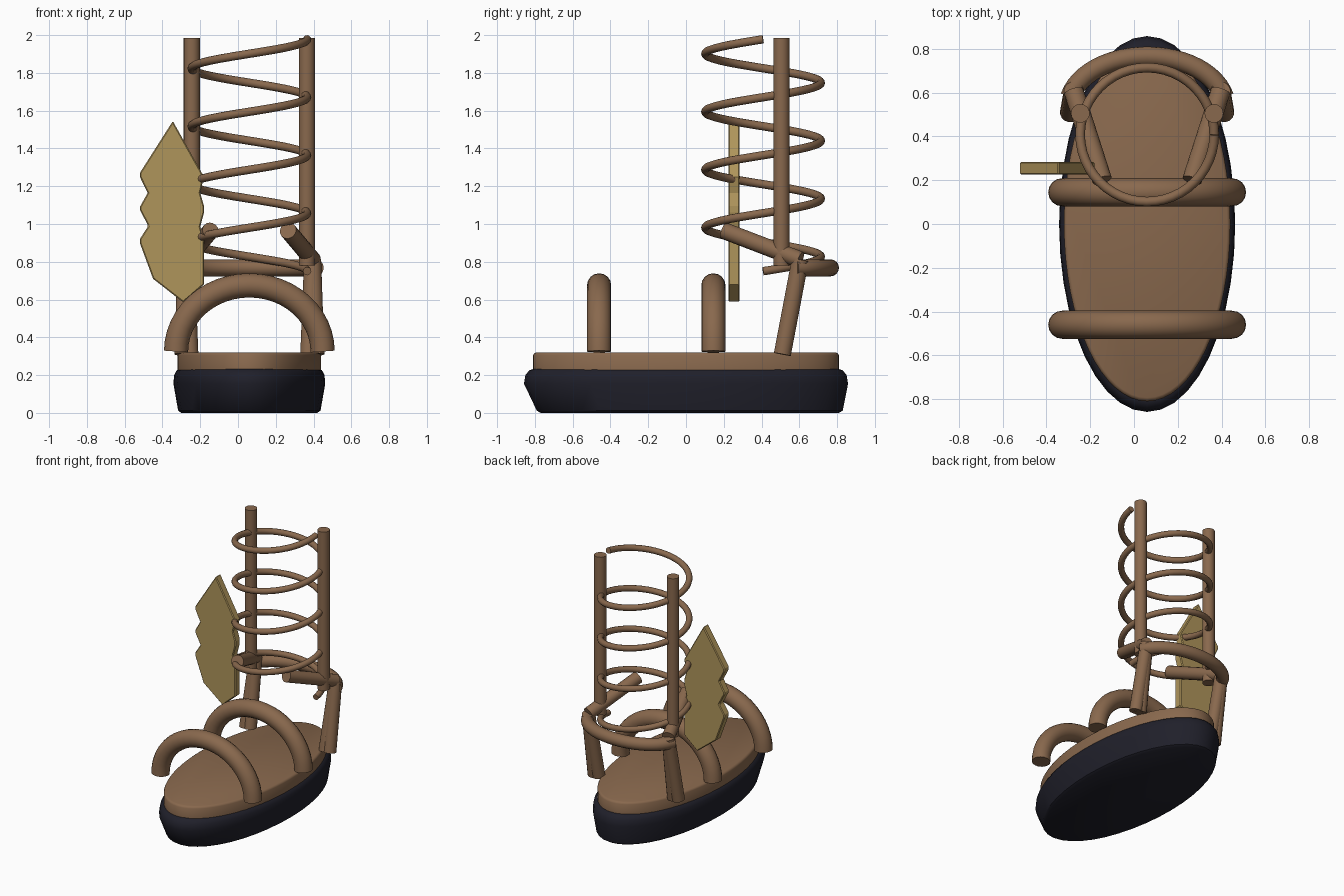
import bpy, bmesh, math
from mathutils import Vector

if "Cube" in bpy.data.objects:
    bpy.data.objects.remove(bpy.data.objects["Cube"])

CX = 0.06  # centre line of the shoe


def material(name, rgb):
    m = bpy.data.materials.new(name)
    m.diffuse_color = (*rgb, 1)
    m.use_nodes = True
    m.node_tree.nodes["Principled BSDF"].inputs["Base Color"].default_value = m.diffuse_color
    return m


LEATHER = material("brown_leather", (0.25, 0.14, 0.075))
RUBBER = material("dark_rubber", (0.014, 0.014, 0.023))
GOLD = material("dull_gold", (0.43, 0.30, 0.105))


def finish(name, bm, mat, smooth=True):
    bmesh.ops.recalc_face_normals(bm, faces=bm.faces)
    me = bpy.data.meshes.new(name)
    bm.to_mesh(me)
    bm.free()
    me.materials.append(mat)
    ob = bpy.data.objects.new(name, me)
    bpy.context.collection.objects.link(ob)
    if smooth:
        bpy.ops.object.select_all(action='DESELECT')
        ob.select_set(True)
        bpy.context.view_layer.objects.active = ob
        bpy.ops.object.shade_smooth_by_angle(angle=math.radians(40))
    return ob


def skin(bm, rings):
    """Join consecutive rings of points and cap both ends."""
    vs = [[bm.verts.new(p) for p in r] for r in rings]
    n = len(vs[0])
    for a, b in zip(vs, vs[1:]):
        for i in range(n):
            bm.faces.new((a[i], a[(i + 1) % n], b[(i + 1) % n], b[i]))
    bm.faces.new(vs[0])
    bm.faces.new(vs[-1])


def tube(name, path, radius, up=(0, 0, 1), sides=16):
    path = [Vector(p) for p in path]
    rings = []
    for i, p in enumerate(path):
        t = (path[min(i + 1, len(path) - 1)] - path[max(i - 1, 0)]).normalized()
        u = t.cross(Vector(up)).normalized()
        v = u.cross(t)
        rings.append([p + radius * (u * math.cos(a) + v * math.sin(a))
                      for a in (2 * math.pi * k / sides for k in range(sides))])
    bm = bmesh.new()
    skin(bm, rings)
    return finish(name, bm, LEATHER)


def slab(name, levels, mat, n):
    """Stack of ellipses: half width, half length, y offset, z."""
    bm = bmesh.new()
    skin(bm, [[(CX + w * math.cos(a), y + l * math.sin(a), z)
               for a in (2 * math.pi * k / n for k in range(n))]
              for w, l, y, z in levels])
    return finish(name, bm, mat)


# Sole and footbed
slab("sole", [(0.36, 0.79, 0.02, 0), (0.377, 0.81, 0.02, 0.012),
              (0.402, 0.858, 0, 0.155), (0.398, 0.85, 0, 0.2),
              (0.385, 0.83, 0, 0.225), (0.37, 0.81, 0, 0.232)], RUBBER, 40)
slab("footbed", [(0.38, 0.81, 0, 0.225), (0.38, 0.81, 0, 0.305),
                 (0.375, 0.803, 0, 0.315), (0.365, 0.793, 0, 0.32)], LEATHER, 64)

# Arched straps over the foot
for name, y in (("toe_strap", -0.46), ("instep_strap", 0.145)):
    tube(name, [(CX - 0.388 * math.cos(a), y, 0.325 + 0.35 * math.sin(a))
                for a in (math.pi * k / 24 for k in range(25))], 0.064, up=(0, 1, 0))

# Heel strap curving behind the ankle
tube("heel_strap", [(CX + 0.36 * math.cos(a), 0.53 + 0.235 * math.sin(a), 0.768)
                    for a in (math.radians(12 + 156 * k / 24) for k in range(25))], 0.045)

# Mirrored ankle parts: tall posts, slanted heel struts and side straps
for side, s in (("left", -1), ("right", 1)):
    x = lambda d: CX + s * d
    tube(side + "_post", [(x(0.305), 0.505, 0.78), (x(0.305), 0.505, 1.985)],
         0.043, up=(0, 1, 0))
    elbow = (x(0.335), 0.605, 0.81)
    tube(side + "_outer_strut", [(x(0.352), 0.51, 0.31), elbow], 0.046)
    tube(side + "_inner_strut", [(x(0.315), 0.51, 0.31), elbow], 0.046)
    tube(side + "_side_strap", [elbow, (x(0.205), 0.2, 0.965)], 0.045)

# Spiral lace climbing the leg
TURNS, STEPS = 4, 48
tube("spiral_lace", [(CX + 0.306 * math.cos(a), 0.408 + 0.306 * math.sin(a),
                      0.75 + 1.228 * a / (2 * math.pi * TURNS))
                     for a in (2 * math.pi * k / STEPS for k in range(TURNS * STEPS + 1))],
     0.022, sides=12)

# Feathered wing plate on one side
outline = [(-0.345, 1.545), (-0.52, 1.27), (-0.52, 1.25), (-0.478, 1.165),
           (-0.52, 1.09), (-0.52, 1.075), (-0.475, 0.99), (-0.52, 0.92),
           (-0.52, 0.9), (-0.45, 0.71), (-0.29, 0.585), (-0.18, 0.68),
           (-0.18, 0.915), (-0.2, 0.985), (-0.18, 1.06), (-0.18, 1.095),
           (-0.2, 1.165), (-0.18, 1.25)]
bm = bmesh.new()
skin(bm, [[(x, y, z) for x, z in outline] for y in (0.225, 0.284)])
wing = finish("wing", bm, GOLD, smooth=False)
bevel = wing.modifiers.new("soft_edge", 'BEVEL')
bevel.width = 0.006
bevel.segments = 1
bevel.limit_method = 'ANGLE'
bevel.angle_limit = math.radians(60)
